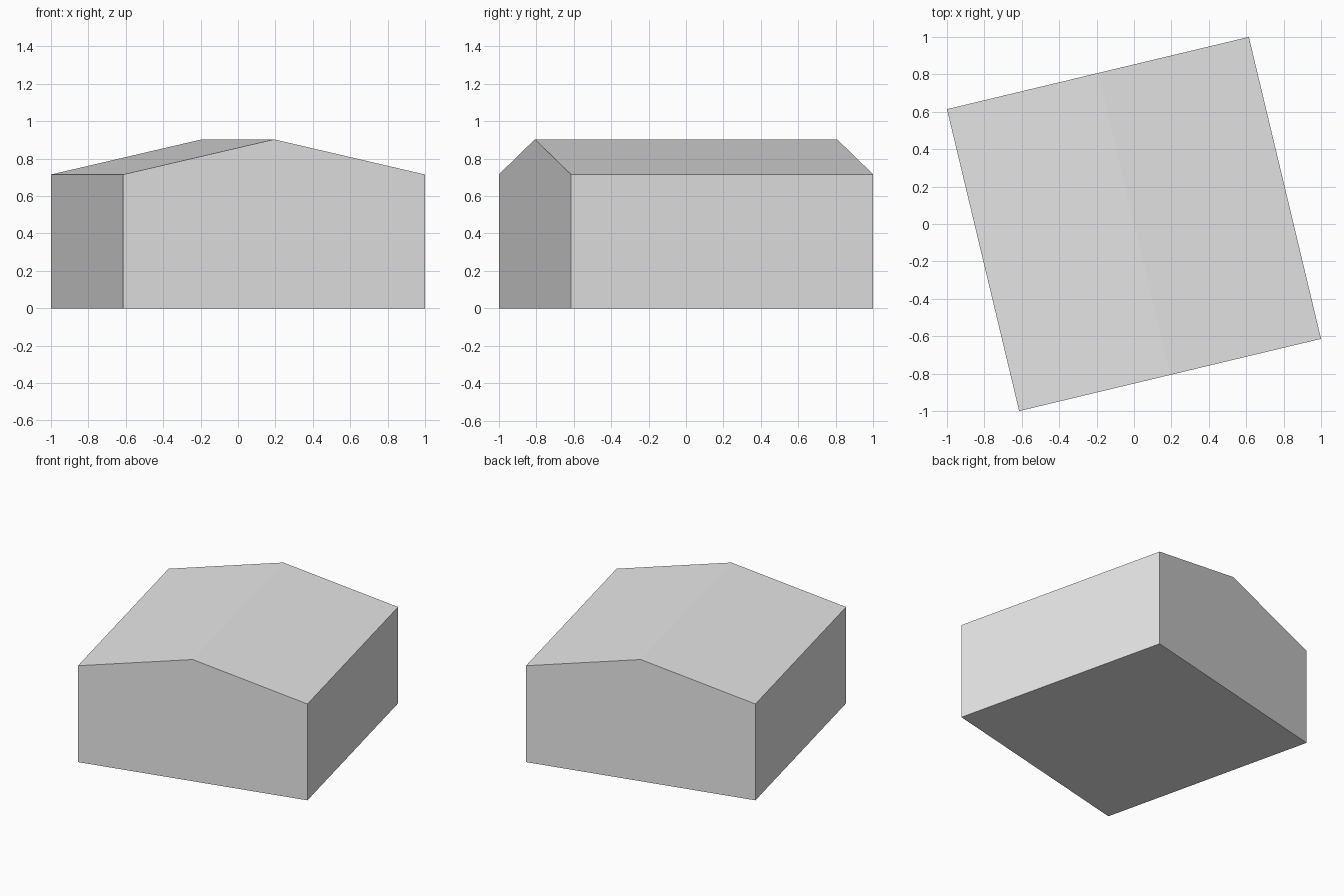
import bpy
import bmesh
from math import atan2
from mathutils import Matrix, Vector

cube = bpy.data.objects.get("Cube")
if cube:
    bpy.data.objects.remove(cube, do_unlink=True)

# Plain grey for the whole building
grey = bpy.data.materials.new("light_grey")
grey.use_nodes = True
colour = (0.8, 0.8, 0.8, 1)
grey.diffuse_color = colour
grey.node_tree.nodes["Principled BSDF"].inputs["Base Color"].default_value = colour

# Square footprint, turned so its corners touch the bounding square
LONG, SHORT = 1.614, 0.386
half = Vector((LONG, SHORT)).length / 2
turn = atan2(SHORT, LONG)
EAVES, RIDGE = 0.715, 0.903

# Gable profile swept from front to back
profile = [(-half, 0), (half, 0), (half, EAVES), (0, RIDGE), (-half, EAVES)]
bm = bmesh.new()
gable = bm.faces.new([bm.verts.new((x, -half, z)) for x, z in profile])
swept = bmesh.ops.extrude_face_region(bm, geom=[gable], use_keep_orig=True)
back = [g for g in swept["geom"] if isinstance(g, bmesh.types.BMVert)]
bmesh.ops.translate(bm, verts=back, vec=(0, 2 * half, 0))
bmesh.ops.rotate(bm, verts=bm.verts, matrix=Matrix.Rotation(turn, 3, "Z"))
bmesh.ops.recalc_face_normals(bm, faces=bm.faces)

# Gabled building
mesh = bpy.data.meshes.new("gabled_building")
bm.to_mesh(mesh)
bm.free()
mesh.materials.append(grey)
building = bpy.data.objects.new("gabled_building", mesh)
bpy.context.collection.objects.link(building)
